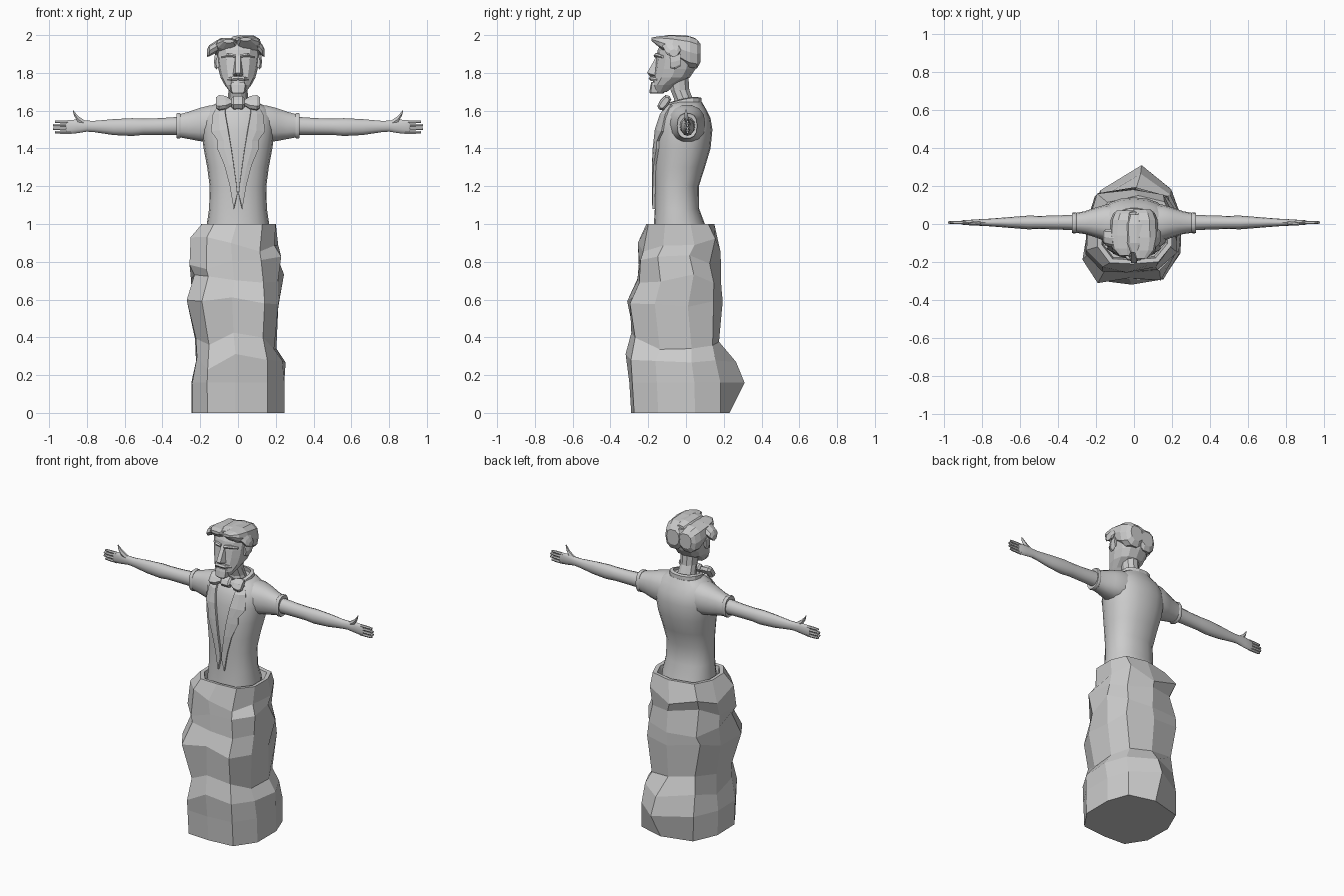
import bpy, random
from math import cos, sin, pi, radians
from mathutils import Vector
from mathutils.bvhtree import BVHTree

random.seed(11)


def make(name, verts, faces, mirror=False, smooth=None, solid=0):
    me = bpy.data.meshes.new(name)
    me.from_pydata([tuple(v) for v in verts], [], faces)
    ob = bpy.data.objects.new(name, me)
    bpy.context.collection.objects.link(ob)
    bpy.ops.object.select_all(action='DESELECT')
    ob.select_set(True)
    bpy.context.view_layer.objects.active = ob
    bpy.ops.object.mode_set(mode='EDIT')
    bpy.ops.mesh.select_all(action='SELECT')
    bpy.ops.mesh.normals_make_consistent(inside=False)
    bpy.ops.object.mode_set(mode='OBJECT')
    if smooth:
        bpy.ops.object.shade_smooth_by_angle(angle=radians(smooth))
    if solid:
        m = ob.modifiers.new("thickness", 'SOLIDIFY')
        m.thickness, m.offset = solid, 0
    if mirror:
        ob.modifiers.new("mirror", 'MIRROR').use_mirror_merge = False
    return ob


def loft(name, rings, caps=True, **kw):
    n = len(rings[0])
    faces = [(r*n+i, r*n+(i+1) % n, (r+1)*n+(i+1) % n, (r+1)*n+i)
             for r in range(len(rings)-1) for i in range(n)]
    k = (len(rings)-1)*n
    if caps:
        faces += [tuple(range(n)), tuple(k+i for i in range(n))]
    else:  # close the section back to the first ring
        faces += [(k+i, k+(i+1) % n, (i+1) % n, i) for i in range(n)]
    return make(name, [v for r in rings for v in r], faces, **kw)


def unit(n, p=1.0):
    for i in range(n):
        c, s = cos(2*pi*i/n), sin(2*pi*i/n)
        yield abs(c)**p*(1 if c > 0 else -1), abs(s)**p*(1 if s > 0 else -1)


def zring(z, x0, x1, y0, y1, n, p=1.0, shape=None):      # horizontal section
    return [Vector(((x0+x1)/2+c*(x1-x0)/2, (y0+y1)/2+s*(y1-y0)/2, z))
            for c, s in (shape or unit(n, p))]


def xring(x, y, z, ry, rz, n, p=1.0):        # section across x
    return [Vector((x, y+c*ry, z+s*rz)) for c, s in unit(n, p)]


def yring(y, x, z, rx, rz, n, p=1.0):        # section across y
    return [Vector((x+c*rx, y, z+s*rz)) for c, s in unit(n, p)]


# Rough faceted pedestal with an irregular outline, open cup at the waist
outline = [(1, -.45), (1, .3), (.8, .82), (.1, 1), (-.72, .8), (-1, .2), (-.98, -.5),
           (-.66, -.97), (-.05, -1), (.64, -.94)]
rows = [(0, -.245, .245, -.29, .23), (.16, -.247, .245, -.30, .23), (.27, -.245, .245, -.31, .21),
        (.38, -.235, .21, -.28, .20), (.60, -.27, .23, -.31, .19), (.71, -.255, .235, -.28, .21),
        (.80, -.26, .22, -.27, .18), (.89, -.255, .205, -.25, .20), (1.0, -.195, .20, -.21, .15)]
rings = []
for k, (z, x0, x1, y0, y1) in enumerate(rows):
    ring = zring(z, x0, x1, y0, y1, 10, shape=outline)
    mid = Vector(((x0+x1)/2, (y0+y1)/2, z))
    for i, v in enumerate(ring):
        if 1 < k < 8:
            ring[i] = (mid + (v-mid)*random.uniform(.89, 1.04)
                       + Vector((0, 0, random.uniform(-.045, .045))))
    rings.append(ring)
rings[1][3] = Vector((.04, .31, .16))
rings[2][3] = Vector((.035, .265, .27))
rings += [zring(.998, -.172, .177, -.188, .125, 10, shape=outline),
          zring(.95, -.165, .165, -.18, .11, 10, shape=outline)]
loft("rock_pedestal", rings)

# Torso
body = [(.94, .165, -.175, .11), (1.0, .165, -.17, .10), (1.08, .153, -.165, .07),
        (1.2, .15, -.165, .068), (1.3, .163, -.168, .10), (1.4, .182, -.165, .13),
        (1.5, .195, -.155, .14), (1.56, .19, -.14, .13), (1.61, .165, -.115, .105),
        (1.645, .105, -.08, .085)]
torso = loft("torso", [zring(z, -w, w, a, b, 20, .88) for z, w, a, b in body], smooth=40)
tree = BVHTree.FromPolygons([v.co.copy() for v in torso.data.vertices],
                            [tuple(p.vertices) for p in torso.data.polygons])


def front(x, z, off):
    hit = tree.ray_cast(Vector((x, -1, z)), Vector((0, 1, 0)))[0]
    return Vector((x, (hit.y if hit else -.08)-off, z))


# Lapels laid over the chest: inner edge and outer edge pairs
edges = [(.068, 1.63, .10, 1.63), (.066, 1.58, .13, 1.58), (.052, 1.5, .14, 1.49),
         (.042, 1.44, .105, 1.44), (.035, 1.40, .108, 1.40), (.022, 1.31, .07, 1.31),
         (.008, 1.21, .042, 1.2), (.003, 1.16, .022, 1.08)]
vs = []
for xi, zi, xo, zo in edges:
    vs += [front(xi, zi, .008), front((xi+xo)/2, (zi+zo)/2, .009), front(xo, zo, .008)]
fs = [(3*i+j, 3*i+j+1, 3*i+j+4, 3*i+j+3) for i in range(len(edges)-1) for j in (0, 1)]
make("lapel", vs, fs, mirror=True, solid=.014)

# Sleeves, cuffs and arms
sl = [(.08, .0, 1.53, .10, .105), (.15, .006, 1.53, .096, .1), (.21, .008, 1.526, .076, .088),
      (.26, .007, 1.522, .06, .074), (.31, .006, 1.52, .052, .062)]
loft("sleeve", [xring(x, y, z, a, b, 14, .85) for x, y, z, a, b in sl], mirror=True, smooth=45)
cuff = [(.304, .052), (.304, .066), (.31, .069), (.32, .069), (.326, .066), (.322, .052)]
loft("cuff", [xring(x, .006, 1.52, r*.8, r, 14, .8) for x, r in cuff], mirror=True, smooth=45)
arm = [(.30, 1.52, .042, .048), (.42, 1.516, .036, .044), (.50, 1.515, .035, .043),
       (.56, 1.513, .036, .047), (.66, 1.513, .028, .042), (.76, 1.516, .02, .03),
       (.80, 1.518, .018, .029), (.85, 1.517, .015, .036), (.90, 1.513, .012, .037),
       (.91, 1.512, .009, .034)]
loft("arm", [xring(x, .008, z, a, b, 12) for x, z, a, b in arm], mirror=True, smooth=45)

# Fingers and thumb
for i, length in enumerate((.97, .98, .98, .97)):
    z = 1.541-i*.0185
    loft(f"finger_{i+1}", [xring(.885, .008, z, .009, .009, 6), xring(.94, .008, z, .009, .009, 6),
                           xring(length, .008, z, .006, .007, 6)], mirror=True, smooth=45)
loft("thumb", [xring(.80, .008, 1.525, .012, .018, 6), xring(.845, .004, 1.553, .012, .02, 6),
               xring(.868, .0, 1.585, .008, .014, 6), xring(.874, 0, 1.602, .004, .004, 6)],
     mirror=True, smooth=45)

# Neck leaning forward
loft("neck", [zring(z, -w, w, a, b, 10) for z, w, a, b in
              [(1.61, .07, -.07, .06), (1.66, .055, -.065, .04), (1.71, .05, -.085, .02),
               (1.79, .055, -.10, .015)]])


# Collar, dipping toward the front
def collar_ring(w, a, b, z):
    r = zring(z, -w, w, a, b, 14, .85)
    for v in r:
        v.z -= max(0, .02-v.y)*.25
    return r


loft("collar", [collar_ring(.105, -.10, .085, 1.635), collar_ring(.10, -.095, .083, 1.668),
                collar_ring(.08, -.075, .062, 1.672), collar_ring(.085, -.08, .068, 1.63)], caps=False)


# Bow tie, tilted back
def bow(x, d, h):
    return [Vector((x, -.115+v.y*.8+v.z*.6, 1.642+v.z*.8-v.y*.6))
            for v in xring(0, 0, 0, d, h, 8, .6)]


loft("bow_wing", [bow(.01, .013, .014), bow(.04, .016, .018), bow(.065, .022, .038),
                  bow(.10, .024, .045), bow(.116, .014, .034)], mirror=True)
loft("bow_knot", [bow(-.034, .016, .024), bow(-.024, .026, .034), bow(.024, .026, .034),
                  bow(.034, .016, .024)])

# Head
skull = [(1.70, .042, -.172, -.10), (1.735, .07, -.178, -.06), (1.775, .092, -.172, .02),
         (1.82, .104, -.166, .05), (1.87, .112, -.16, .066), (1.92, .116, -.15, .072),
         (1.965, .09, -.13, .064)]
loft("head", [zring(z, -w, w, a, b, 12, .85) for z, w, a, b in skull])

# Nose, brows, moustache and goatee
make("nose", [(-.013, -.15, 1.9), (.013, -.15, 1.9), (-.03, -.155, 1.785), (.03, -.155, 1.785),
              (-.014, -.206, 1.80), (.014, -.206, 1.80), (0, -.19, 1.782)],
     [(0, 1, 5, 4), (0, 4, 2), (1, 3, 5), (4, 5, 6), (4, 6, 2), (5, 3, 6), (2, 6, 3), (0, 2, 3, 1)])
loft("brow", [xring(.012, -.16, 1.89, .012, .01, 6), xring(.05, -.152, 1.895, .016, .011, 6),
              xring(.088, -.12, 1.885, .01, .007, 6)], mirror=True)
loft("moustache", [xring(0, -.183, 1.772, .015, .012, 6), xring(.035, -.175, 1.768, .016, .013, 6),
                   xring(.058, -.15, 1.765, .008, .008, 6)], mirror=True)
loft("goatee", [zring(z, -w, w, a, b, 8, .6) for z, w, a, b in
                [(1.69, .03, -.19, -.12), (1.70, .04, -.194, -.11), (1.735, .046, -.188, -.12),
                 (1.752, .04, -.183, -.13)]])

# Ears
loft("ear", [yring(-.085, .107, 1.855, .010, .03, 8), yring(-.06, .115, 1.86, .012, .042, 8),
             yring(-.03, .118, 1.868, .008, .033, 8)], mirror=True)

# Swept hair in two lobes either side of the parting: y, x, z, half width, half height
lobes = {"hair_large": [(-.182, .04, 1.978, .03, .009), (-.14, .052, 1.964, .058, .032),
                        (-.07, .056, 1.94, .07, .06), (.02, .055, 1.91, .070, .085),
                        (.058, .048, 1.90, .062, .08), (.077, .042, 1.905, .045, .05)],
         "hair_small": [(-.165, -.05, 1.968, .03, .009), (-.13, -.058, 1.955, .055, .03),
                        (-.06, -.062, 1.933, .066, .055), (.02, -.056, 1.905, .068, .08),
                        (.055, -.05, 1.896, .06, .074), (.072, -.044, 1.90, .045, .048)]}
for name, st in lobes.items():
    loft(name, [yring(*s, 10, .8) for s in st])
# Side tufts flaring above the ears
for s, w in ((1, .13), (-1, .152)):
    loft("hair_tuft_right" if s > 0 else "hair_tuft_left",
         [xring(s*.07, -.075, 1.955, .055, .026, 8), xring(s*.11, -.075, 1.942, .05, .032, 8),
          xring(s*w, -.07, 1.917, .042, .03, 8), xring(s*(w+.011), -.065, 1.905, .025, .02, 8)])
# Crown ridge reaching the full height
loft("hair_crown", [yring(-.15, .015, 1.978, .03, .01, 8), yring(-.10, .012, 1.977, .055, .023, 8),
                    yring(.0, .012, 1.974, .058, .025, 8), yring(.05, .012, 1.962, .04, .022, 8)])
